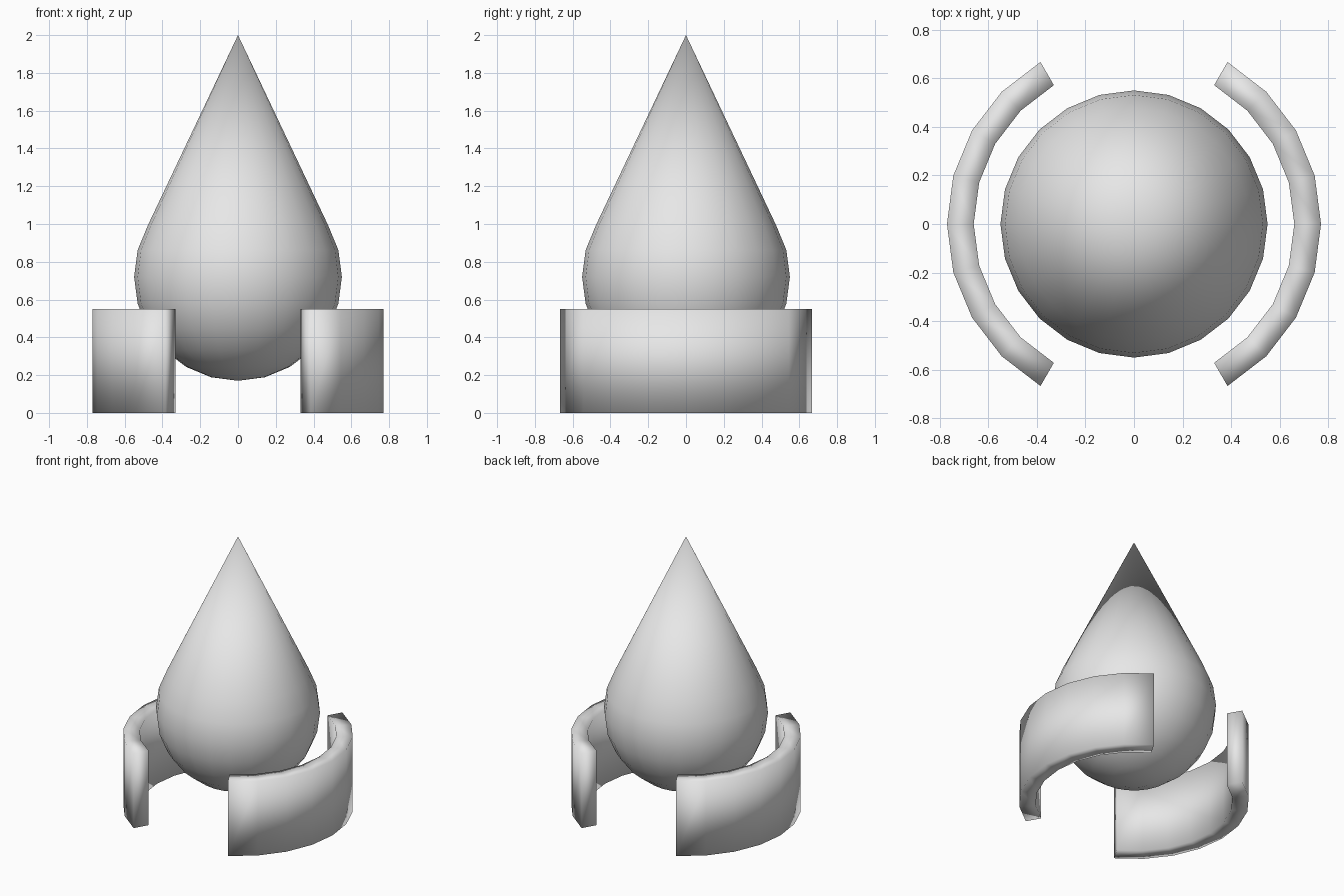
import bpy
import bmesh
from math import sin, cos, radians
from mathutils import Matrix

cube = bpy.data.objects.get("Cube")
if cube:
    bpy.data.objects.remove(cube, do_unlink=True)

# Single plain grey material
grey = bpy.data.materials.new("plain_grey")
grey.use_nodes = True
colour = (0.8, 0.8, 0.8, 1.0)
grey.diffuse_color = colour
grey.node_tree.nodes["Principled BSDF"].inputs["Base Color"].default_value = colour


def revolve(name, profile, start, sweep, steps, closed):
    """Sweep an (r, z) profile about the z axis, fill any open ends, shade smooth."""
    bm = bmesh.new()
    verts = [bm.verts.new((r, 0, z)) for r, z in profile]
    for a, b in zip(verts, verts[1:]):
        bm.edges.new((a, b))
    if closed:
        bm.edges.new((verts[-1], verts[0]))
    bmesh.ops.rotate(bm, verts=bm.verts[:], cent=(0, 0, 0),
                     matrix=Matrix.Rotation(radians(start), 3, "Z"))
    bmesh.ops.spin(bm, geom=bm.verts[:] + bm.edges[:], cent=(0, 0, 0),
                   axis=(0, 0, 1), angle=radians(sweep), steps=steps)
    bmesh.ops.remove_doubles(bm, verts=bm.verts[:], dist=0.0005)
    ends = [e for e in bm.edges if e.is_boundary]
    if ends:
        bmesh.ops.holes_fill(bm, edges=ends, sides=4)
    bmesh.ops.recalc_face_normals(bm, faces=bm.faces[:])
    for face in bm.faces:
        face.smooth = True
    mesh = bpy.data.meshes.new(name)
    bm.to_mesh(mesh)
    bm.free()
    mesh.materials.append(grey)
    obj = bpy.data.objects.new(name, mesh)
    bpy.context.collection.objects.link(obj)
    return obj


# Teardrop: round bottom running straight into a pointed tip
radius, centre = 0.55, 0.72
drop = [(radius * cos(radians(a)), centre + radius * sin(radians(a)))
        for a in range(-90, 31, 15)]
revolve("drop_body", drop + [(0, 2)], 0, 360, 24, closed=False)

# Two curved walls, one on each side of the drop
wall = [(0.66, 0), (0.77, 0), (0.77, 0.55), (0.66, 0.55)]
for name, start in (("left_curved_wall", -60), ("right_curved_wall", 120)):
    revolve(name, wall, start, 120, 8, closed=True)
